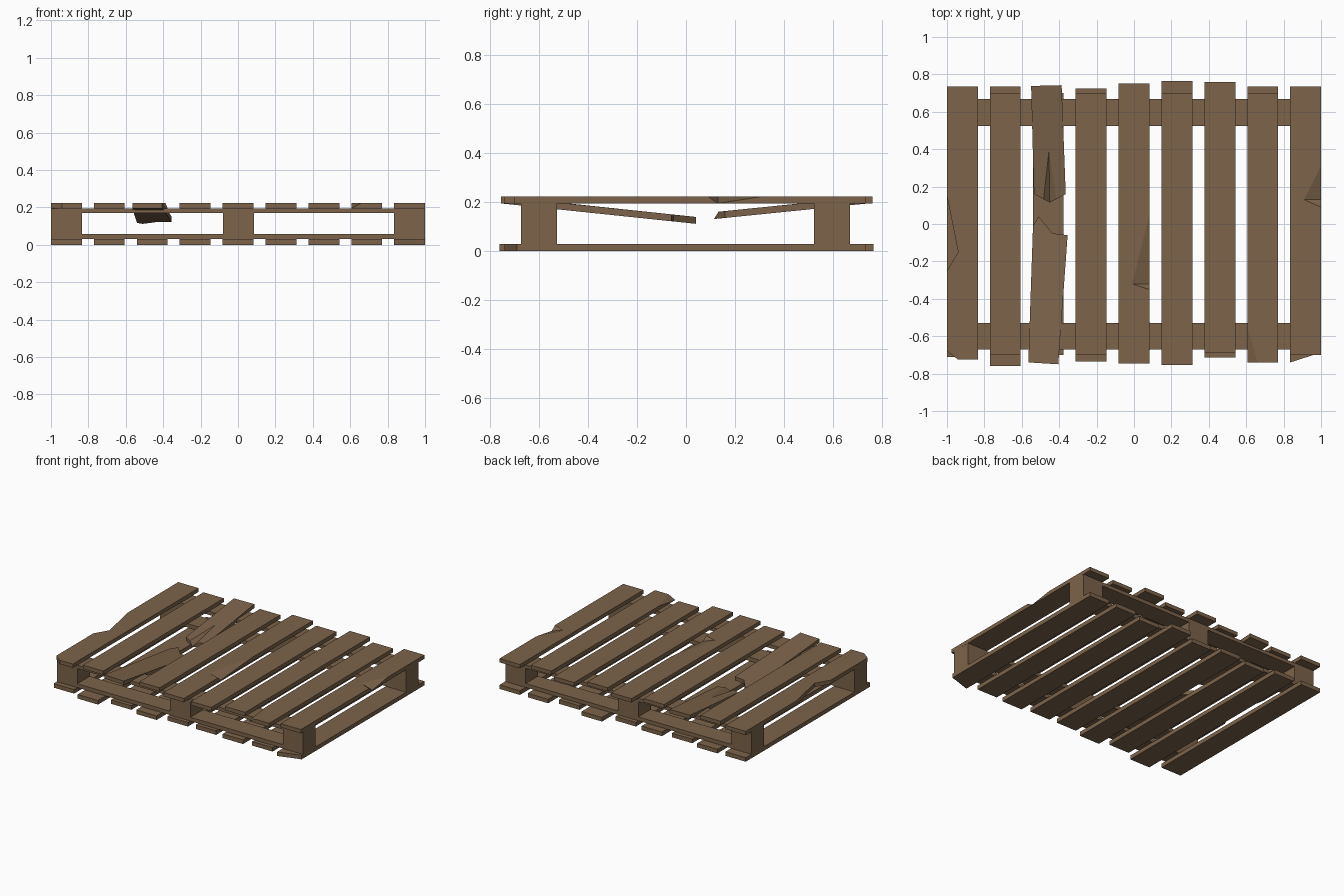
import bpy, bmesh
from mathutils import Vector

if "Cube" in bpy.data.objects:
    bpy.data.objects.remove(bpy.data.objects["Cube"])

wood = bpy.data.materials.new("weathered_brown_wood")
wood.diffuse_color = (0.2, 0.125, 0.068, 1)
wood.use_nodes = True
wood.node_tree.nodes["Principled BSDF"].inputs["Base Color"].default_value = wood.diffuse_color

W = 0.0825                      # half board width
TOP0, TOP1 = 0.195, 0.223       # deck board heights
XS = [-0.9175 + i * 0.2294 for i in range(9)]


def make_object(name, bm):
    bmesh.ops.recalc_face_normals(bm, faces=bm.faces)
    me = bpy.data.meshes.new(name)
    bm.to_mesh(me)
    bm.free()
    me.materials.append(wood)
    ob = bpy.data.objects.new(name, me)
    bpy.context.collection.objects.link(ob)
    return ob


def plank(name, outline, z0, z1):
    """Prism from a plan outline."""
    bm = bmesh.new()
    f = bm.faces.new([bm.verts.new((x, y, z0)) for x, y in outline])
    up = bmesh.ops.extrude_face_region(bm, geom=[f])
    verts = [v for v in up["geom"] if isinstance(v, bmesh.types.BMVert)]
    bmesh.ops.translate(bm, verts=verts, vec=(0, 0, z1 - z0))
    return make_object(name, bm)


def rect(x0, x1, y0, y1):
    return [(x0, y0), (x1, y0), (x1, y1), (x0, y1)]


def chip(ob, inner, edge_a, edge_b, low, out):
    """Cut a splintered dent: inner and edge points on top, low point on the side."""
    out = Vector(out)
    up = Vector((0, 0, 0.03))
    a, b, c = [Vector((*p, TOP1)) for p in (inner, edge_a, edge_b)]
    d = Vector((*low, TOP0))
    pts = [a, b, c, d, a + up, b + up, c + up, b + out, c + out, d + out,
           b + out + up, c + out + up]
    bm = bmesh.new()
    for p in pts:
        bm.verts.new(p)
    hull = bmesh.ops.convex_hull(bm, input=bm.verts[:])
    junk = set(hull["geom_interior"]) | set(hull["geom_unused"])
    bmesh.ops.delete(bm, geom=[v for v in junk if isinstance(v, bmesh.types.BMVert)],
                     context="VERTS")
    cutter = make_object("chip_cutter", bm)
    cutter.hide_render = True
    mod = ob.modifiers.new("chip", "BOOLEAN")
    mod.operation, mod.solver, mod.object = "DIFFERENCE", "EXACT", cutter
    dg = bpy.context.evaluated_depsgraph_get()
    me = bpy.data.meshes.new_from_object(ob.evaluated_get(dg))
    ob.modifiers.clear()
    ob.data = me
    bpy.data.objects.remove(cutter)


def sag(ob, end, slope):
    """Tilt a broken half downwards, away from its outer end."""
    for v in ob.data.vertices:
        v.co.z -= abs(v.co.y - end) * slope


# Blocks and the rails joining them above and below
for side, y0, y1 in (("front", -0.673, -0.527), ("back", 0.523, 0.669)):
    for pos, x in (("left", -0.9175), ("middle", 0.002), ("right", 0.9175)):
        plank(f"{side}_{pos}_block", rect(x - W, x + W, y0, y1), 0.03, 0.195)
    for h, z0, z1 in (("lower", 0.03, 0.058), ("upper", 0.169, 0.195)):
        plank(f"{side}_{h}_rail", rect(-0.99, 0.99, y0 + 0.001, y1 - 0.001), z0, z1)

# Deck boards (front end, back end); the third is broken and built separately
DECK = [None, (-0.70, 0.70), None, (-0.70, 0.70), (-0.745, 0.75),
        (-0.755, 0.70), (-0.69, 0.76), (-0.74, 0.70), (-0.70, 0.735)]
deck = {}
for i, ends in enumerate(DECK):
    if ends:
        deck[i] = plank(f"deck_board_{i + 1}", rect(XS[i] - W, XS[i] + W, *ends), TOP0, TOP1)

# Deck board with a gouged edge and a missing corner
plank("deck_board_1", [(-0.94, -0.725), (-0.835, -0.725), (-0.835, 0.735), (-1, 0.735),
                       (-1, 0.15), (-0.94, -0.15), (-1, -0.25), (-1, -0.68)], TOP0, TOP1)

# Splintered dents on other deck boards
e5, e9, e8 = XS[4] + W, XS[8] + W, XS[7] - W
chip(deck[4], (-0.01, -0.32), (e5, 0.05), (e5, -0.35), (e5, -0.32), (0.03, 0, 0))
chip(deck[8], (0.91, 0.13), (e9, 0.31), (e9, 0.09), (e9, 0.13), (0.03, 0, 0))
chip(deck[7], (0.66, -0.74), (e8, -0.55), (e8, -0.74), (e8, -0.74), (-0.03, -0.03, 0))

# Snapped board: two sagging halves with jagged ends
half = plank("broken_board_back",
             [(-0.55, 0.738), (-0.535, 0.16), (-0.45, 0.115), (-0.365, 0.16),
              (-0.387, 0.742)], TOP0, TOP1)
chip(half, (-0.455, 0.39), (-0.487, 0.10), (-0.408, 0.10), (-0.45, 0.10), (0, -0.03, 0))
sag(half, 0.74, 0.102)
half = plank("broken_board_front",
             [(-0.565, -0.74), (-0.405, -0.75), (-0.355, -0.06), (-0.435, -0.05),
              (-0.51, 0.04), (-0.54, -0.01)], TOP0, TOP1)
sag(half, -0.745, 0.106)

# Bottom boards
BASE = [(-0.71, 0.735), (-0.76, 0.735), (-0.70, 0.70), (-0.735, 0.725), (-0.70, 0.70),
        (-0.70, 0.765), (-0.715, 0.70), (-0.70, 0.735)]
for i, ends in enumerate(BASE):
    plank(f"bottom_board_{i + 1}", rect(XS[i] - W, XS[i] + W, *ends), 0, 0.03)
plank("bottom_board_9", [(0.835, -0.74), (0.96, -0.70), (1, -0.69), (1, 0.735),
                         (0.835, 0.735)], 0, 0.03)
